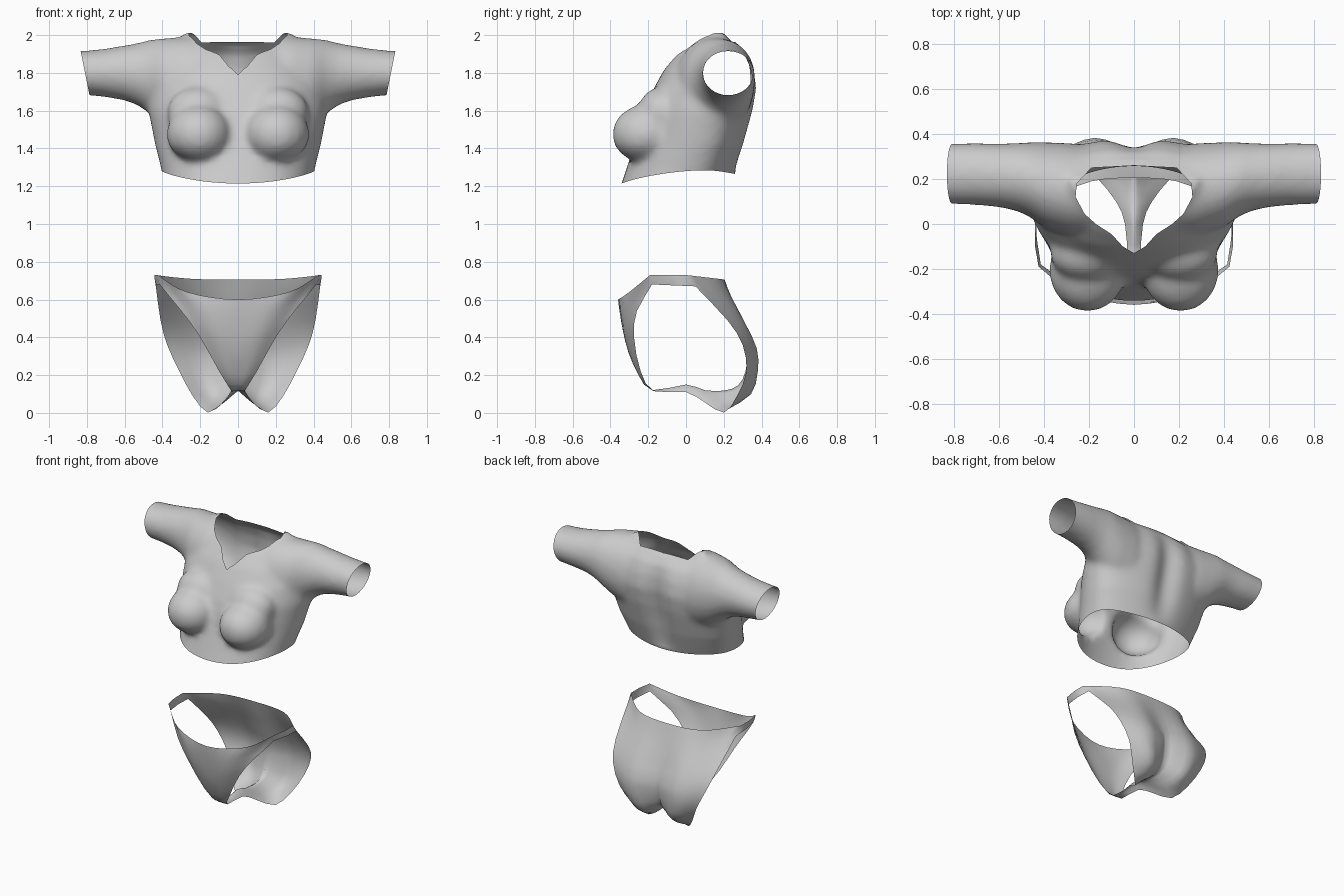
import bpy, bmesh, math
from mathutils import Vector, Matrix

if "Cube" in bpy.data.objects:
    bpy.data.objects.remove(bpy.data.objects["Cube"])


def make_object(name, bm):
    me = bpy.data.meshes.new(name)
    bm.to_mesh(me)
    bm.free()
    ob = bpy.data.objects.new(name, me)
    bpy.context.collection.objects.link(ob)
    bpy.ops.object.select_all(action='DESELECT')
    bpy.context.view_layer.objects.active = ob
    ob.select_set(True)
    return ob


def loft(bm, rings):
    """Closed, capped tube through rings of points."""
    rows = [[bm.verts.new(p) for p in ring] for ring in rings]
    n = len(rows[0])
    faces = [bm.faces.new((a[i], a[(i + 1) % n], b[(i + 1) % n], b[i]))
             for a, b in zip(rows, rows[1:]) for i in range(n)]
    faces += [bm.faces.new(rows[0][::-1]), bm.faces.new(rows[-1])]
    bmesh.ops.recalc_face_normals(bm, faces=faces)


def ball(bm, co, size):
    bmesh.ops.create_uvsphere(bm, u_segments=32, v_segments=20, radius=1,
                              matrix=Matrix.Translation(co) @ Matrix.Diagonal((*size, 1)))


def oval(ra, rb, e=1.0, n=40):
    """Superellipse outline."""
    f = lambda v: math.copysign(abs(v) ** e, v)
    return [(ra * f(math.cos(t)), rb * f(math.sin(t)))
            for t in (2 * math.pi * i / n for i in range(n))]


def spline(pts, k):
    """Catmull-Rom curve through pts, k steps per span."""
    out = []
    for i in range(len(pts) - 1):
        a, b, c, d = pts[max(i - 1, 0)], pts[i], pts[i + 1], pts[min(i + 2, len(pts) - 1)]
        for j in range(k):
            t = j / k
            out.append(b + ((c - a) * t + (2 * a - 5 * b + 4 * c - d) * t * t
                            + (3 * b - a - 3 * c + d) * t ** 3) * 0.5)
    return out + [pts[-1]]


# ---- Cropped top: torso, sleeves and bust fused into one form
bm = bmesh.new()
# torso: z, half width, front y, back y
torso = [(1.12, .385, -.375, .20), (1.28, .412, -.32, .265), (1.42, .44, -.275, .315),
         (1.60, .475, -.225, .365), (1.72, .475, -.17, .385), (1.82, .42, -.115, .37),
         (1.90, .36, -.05, .335), (1.96, .31, .015, .265), (2.02, .285, .07, .19)]
loft(bm, [[(x, (f + b) / 2 + y + .06 * (x / w) ** 4, z) for x, y in oval(w, (b - f) / 2, .95)]
          for z, w, f, b in torso])
# sleeves: x, centre y, centre z, radius y, radius z
sleeve = [(.15, .14, 1.72, .20, .27), (.28, .15, 1.73, .21, .262), (.40, .175, 1.755, .19, .228),
          (.47, .20, 1.78, .165, .195), (.53, .21, 1.793, .15, .165), (.60, .216, 1.80, .142, .146),
          (.70, .222, 1.80, .138, .129), (.80, .223, 1.80, .136, .118), (.92, .223, 1.80, .135, .116)]
for s in (1, -1):
    loft(bm, [[(s * x, cy + a, cz + b) for a, b in oval(ry, rz)]
              for x, cy, cz, ry, rz in sleeve])
    ball(bm, (s * .207, -.208, 1.475), (.171, .183, .158))
    ball(bm, (s * .21, -.13, 1.59), (.165, .125, .135))
top = make_object("cropped_top", bm)
m = top.modifiers.new("fuse", 'REMESH')
m.mode, m.voxel_size = 'VOXEL', .017
m = top.modifiers.new("soften", 'SMOOTH')
m.factor, m.iterations = .5, 18
for name in ("fuse", "soften"):
    bpy.ops.object.modifier_apply(modifier=name)

bm = bmesh.new()
bm.from_mesh(top.data)


def cut(co, no, clear=True, above=0):
    geom = [f for f in bm.faces if f.calc_center_median().z > above]
    geom = geom + list({e for f in geom for e in f.edges}) + list({v for f in geom for v in f.verts})
    bmesh.ops.bisect_plane(bm, geom=geom, dist=1e-5, plane_co=co, plane_no=no, clear_outer=clear)


# hem and cuff openings
cut((0, -.335, 1.215), (0, .085, -1))
for s in (1, -1):
    cut((s * .81, .22, 1.80), (s, 0, -.2))
# neckline: half width at each y, seen from above
neck = [(0, -.13), (.05, -.10), (.10, -.045), (.17, 0), (.22, .045), (.26, .12),
        (.255, .18), (.19, .25), (0, .26)]
for (x0, y0), (x1, y1) in zip(neck, neck[1:]):
    for s in (1, -1):
        cut((s * x0, y0, 0), (y1 - y0, -s * (x1 - x0), 0), False, 1.68)


def in_neck(p):
    if p.z < 1.7:
        return False
    return any(y0 <= p.y < y1 and abs(p.x) < x0 + (x1 - x0) * (p.y - y0) / (y1 - y0)
               for (x0, y0), (x1, y1) in zip(neck, neck[1:]))


bmesh.ops.delete(bm, geom=[f for f in bm.faces if in_neck(f.calc_center_median())], context='FACES')
# spine hollow (fading at neck and hem) and raised side hem
for v in bm.verts:
    x, y, z = v.co
    if y > .1:
        fade = math.sin(math.pi * min(1, max(0, (z - 1.28) / .66))) ** .7
        v.co.y -= .045 * math.exp(-(x / .085) ** 2) * fade
    v.co.z += .28 * x ** 2 * max(0, 1 - (z - 1.2) / .22)
bm.to_mesh(top.data)
bm.free()
bpy.ops.object.shade_smooth()

# ---- Briefs: stations from front waist, under the crotch, to back waist
# each row: leg edge, middle, centre line
stations = [
    (.425, -.19, .73, .27, -.30, .64, 0, -.36, .60),
    (.415, -.18, .68, .22, -.32, .58, 0, -.352, .54),
    (.30, -.26, .54, .15, -.325, .46, 0, -.335, .44),
    (.20, -.275, .40, .10, -.30, .34, 0, -.305, .32),
    (.10, -.24, .22, .05, -.25, .20, 0, -.25, .20),
    (.035, -.17, .115, .02, -.175, .118, 0, -.18, .12),
    (.04, 0, .11, .02, 0, .135, 0, 0, .15),
    (.08, .10, .055, .04, .10, .10, 0, .10, .12),
    (.16, .20, .002, .08, .23, .05, 0, .20, .118),
    (.24, .27, .09, .13, .345, .10, 0, .275, .145),
    (.31, .32, .22, .17, .38, .22, 0, .315, .22),
    (.375, .30, .36, .18, .375, .34, 0, .325, .34),
    (.41, .22, .49, .20, .31, .48, 0, .285, .48),
    (.435, .05, .67, .22, .225, .62, 0, .24, .60),
    (.442, 0, .73, .25, .17, .71, 0, .205, .705)]
K = 2
lines = [spline([Vector(r[i:i + 3]) for r in stations], K) for i in (0, 3, 6)]
bm = bmesh.new()
rows = []
flip = lambda p: Vector((-p.x, p.y, p.z))
for n, (e, mid, c) in enumerate(zip(*lines)):
    if 8 * K <= n <= 11 * K:        # creased cleft behind
        half = spline([e, mid, c], 4)
        half[-2] = half[-2].lerp(Vector((half[-2].x, half[-3].y, half[-2].z)), .4)
        pts = half + [flip(p) for p in half[-2::-1]]
    else:
        pts = spline([e, mid, c, flip(mid), flip(e)], 4)
    rows.append([bm.verts.new(p) for p in pts])
for a, b in zip(rows, rows[1:]):
    for i in range(len(a) - 1):
        bm.faces.new((a[i], a[i + 1], b[i + 1], b[i]))
# hip straps bow gently outward between the front and back edges
for j, s in ((0, 1), (-1, -1)):
    mids = [bm.verts.new((rows[i][j].co + rows[-1 - i][j].co) / 2 + Vector((s * .008, 0, 0)))
            for i in range(K + 1)]
    for i in range(K):
        bm.faces.new((rows[i][j], rows[i + 1][j], mids[i + 1], mids[i]))
        bm.faces.new((mids[i], mids[i + 1], rows[-2 - i][j], rows[-1 - i][j]))
bmesh.ops.recalc_face_normals(bm, faces=bm.faces)
briefs = make_object("briefs", bm)
bpy.ops.object.shade_smooth()
